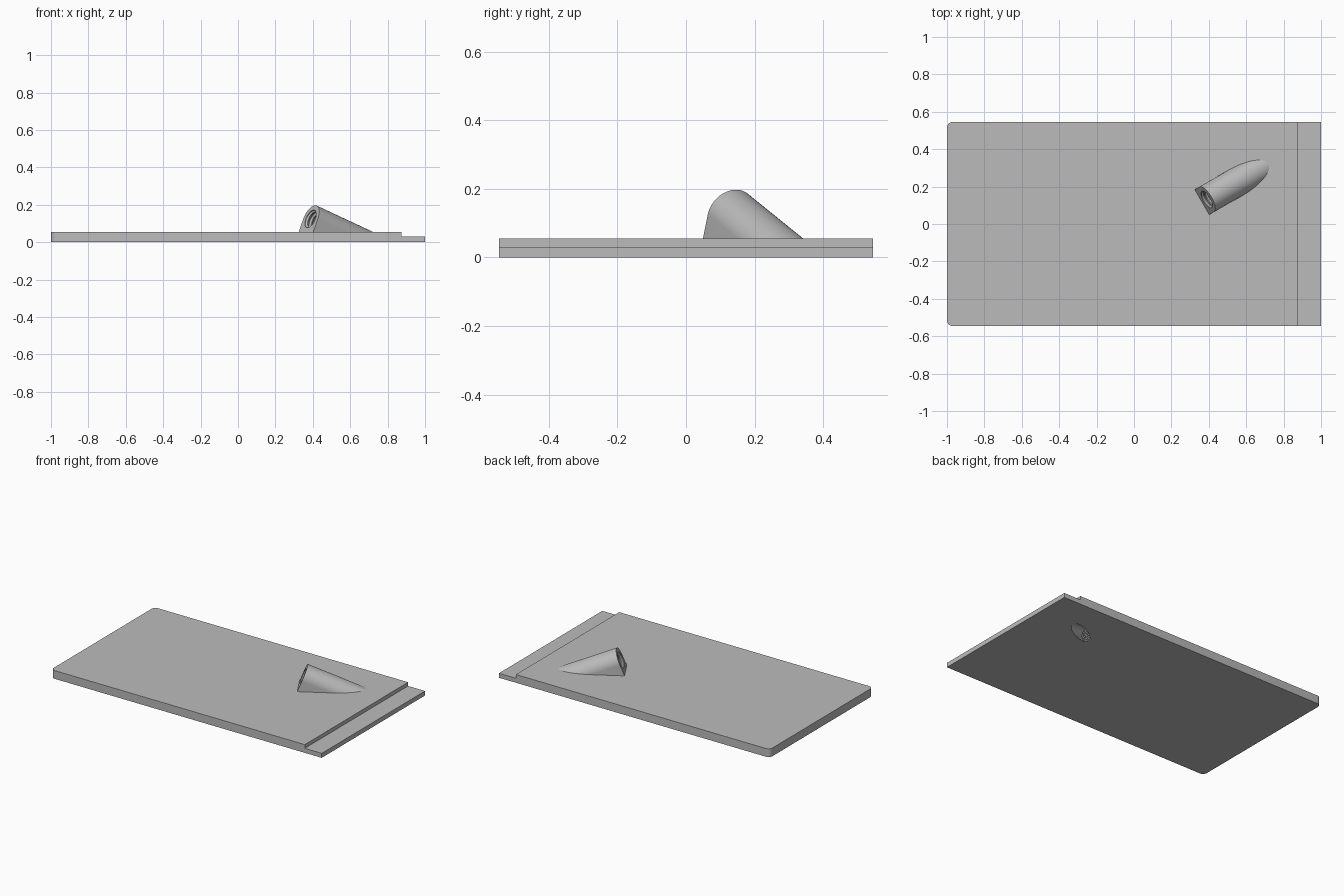
import bpy, bmesh, math
from mathutils import Vector, Matrix

old = bpy.data.objects.get("Cube")
if old:
    bpy.data.objects.remove(old, do_unlink=True)

gray = bpy.data.materials.new("plain gray")
gray.use_nodes = True
COLOR = (0.5, 0.5, 0.5, 1)
gray.diffuse_color = COLOR
gray.node_tree.nodes["Principled BSDF"].inputs["Base Color"].default_value = COLOR

HALF_W, TOP, LEDGE = 0.545, 0.055, 0.03
TILT, TURN = math.radians(22), math.radians(30)
RADIUS, BORE, GROOVE = 0.078, 0.042, 0.051

# Spout frame: local x along the bore, y sideways, z up the mouth face
MOUTH = Vector((0.388, 0.131, 0.125))
FRAME = (Matrix.Translation(MOUTH) @ Matrix.Rotation(TURN, 4, "Z")
         @ Matrix.Rotation(TILT, 4, "Y"))


def finish(name, bm):
    bmesh.ops.recalc_face_normals(bm, faces=bm.faces)
    mesh = bpy.data.meshes.new(name)
    bm.to_mesh(mesh)
    bm.free()
    mesh.materials.append(gray)
    obj = bpy.data.objects.new(name, mesh)
    bpy.context.collection.objects.link(obj)
    return obj


def extrude(bm, points, offset):
    face = bm.faces.new([bm.verts.new(p) for p in points])
    new = bmesh.ops.extrude_face_region(bm, geom=[face])["geom"]
    bmesh.ops.translate(bm, verts=[v for v in new if isinstance(v, bmesh.types.BMVert)],
                        vec=offset)


def combine(target, other, operation):
    mod = target.modifiers.new(operation.lower(), "BOOLEAN")
    mod.operation, mod.object, mod.solver = operation, other, "EXACT"
    bpy.context.view_layer.objects.active = target
    bpy.ops.object.modifier_apply(modifier=mod.name)
    bpy.data.objects.remove(other, do_unlink=True)


# Base plate: stepped side profile with two rounded corners
bm = bmesh.new()
profile = [(-1, 0), (1, 0), (1, LEDGE), (0.875, LEDGE), (0.875, TOP), (-1, TOP)]
extrude(bm, [(x, -HALF_W, z) for x, z in profile], (0, 2 * HALF_W, 0))
corners = [e for e in bm.edges if all(v.co.x < -0.99 for v in e.verts)
           and abs(e.verts[0].co.z - e.verts[1].co.z) > 0.01]
bmesh.ops.bevel(bm, geom=corners, offset=0.03, segments=8, profile=0.5, affect="EDGES")
plate = finish("plate_with_angled_spout", bm)

# Spout: arched profile pushed along the slanted axis, trimmed inside the plate
bm = bmesh.new()
arch = [(0, RADIUS * math.cos(a), RADIUS * math.sin(a))
        for a in (math.pi * i / 32 for i in range(33))]
arch += [(0, -RADIUS, -0.3), (0, RADIUS, -0.3)]
extrude(bm, arch, (0.7, 0, 0))
bm.transform(FRAME)
cut = bmesh.ops.bisect_plane(bm, geom=bm.verts[:] + bm.edges[:] + bm.faces[:],
                             plane_co=(0, 0, 0.025), plane_no=(0, 0, 1), clear_inner=True)
bmesh.ops.holes_fill(bm, edges=[e for e in bm.edges if e.is_boundary])
combine(plate, finish("spout", bm), "UNION")

# Bore: smooth passage through the plate with thread grooves near the mouth
bm = bmesh.new()
outline = [(-0.05, BORE)]
for i in range(8):
    x = -0.008 + 0.024 * i
    outline += [(x, BORE), (x + 0.007, GROOVE), (x + 0.012, GROOVE), (x + 0.019, BORE)]
outline.append((0.6, BORE))
SIDES = 40
rings = [[bm.verts.new((x, r * math.cos(2 * math.pi * k / SIDES),
                        r * math.sin(2 * math.pi * k / SIDES))) for k in range(SIDES)]
         for x, r in outline]
for a, b in zip(rings, rings[1:]):
    for k in range(SIDES):
        n = (k + 1) % SIDES
        bm.faces.new((a[k], a[n], b[n], b[k]))
bm.faces.new(rings[0])
bm.faces.new(rings[-1])
bm.transform(FRAME)
combine(plate, finish("bore_cutter", bm), "DIFFERENCE")

# Smooth round surfaces, keep the edges crisp
bpy.ops.object.select_all(action="DESELECT")
plate.select_set(True)
bpy.context.view_layer.objects.active = plate
bpy.ops.object.shade_smooth_by_angle(angle=math.radians(18))
